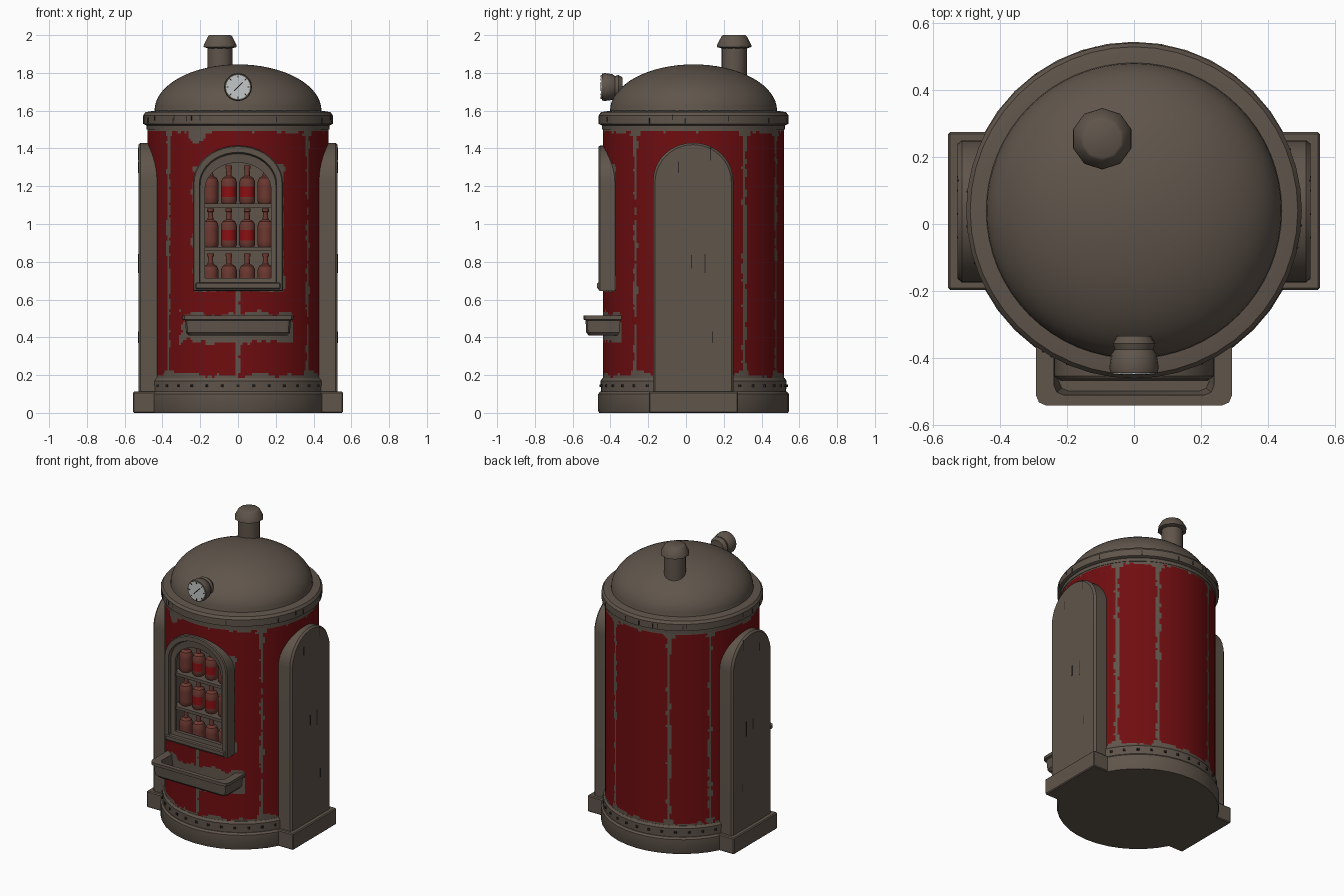
import bpy, bmesh, math, random
from math import sin, cos, pi, radians
from mathutils import Vector, noise

random.seed(4)
if "Cube" in bpy.data.objects:
    bpy.data.objects.remove(bpy.data.objects["Cube"])


def material(name, r, g, b):
    m = bpy.data.materials.new(name)
    m.use_nodes = True
    m.diffuse_color = (r, g, b, 1)
    node = m.node_tree.nodes["Principled BSDF"]
    node.inputs["Base Color"].default_value = (r, g, b, 1)
    node.inputs["Roughness"].default_value = 0.8
    return m


METAL = material("weathered metal", 0.115, 0.09, 0.07)
RED = material("red paint", 0.16, 0.004, 0.005)
DARK = material("dark nicks", 0.03, 0.024, 0.02)
GLASS = material("bottle glass", 0.15, 0.04, 0.03)
LABEL = material("bottle label", 0.26, 0.005, 0.006)
DIAL = material("dial white", 0.55, 0.57, 0.57)

CY = 0.04      # y of the cabinet's axis
R = 0.48       # cabinet radius


def finish(name, bm, mats, smooth=35):
    bmesh.ops.recalc_face_normals(bm, faces=bm.faces)
    me = bpy.data.meshes.new(name)
    bm.to_mesh(me)
    bm.free()
    for m in mats:
        me.materials.append(m)
    ob = bpy.data.objects.new(name, me)
    bpy.context.collection.objects.link(ob)
    bpy.ops.object.select_all(action='DESELECT')
    ob.select_set(True)
    bpy.context.view_layer.objects.active = ob
    bpy.ops.object.shade_smooth_by_angle(angle=radians(smooth))
    return ob


def loft(rings, start=True, end=True):
    """Skin equal-length closed rings of points, with optional end caps."""
    bm = bmesh.new()
    vs = [[bm.verts.new(p) for p in ring] for ring in rings]
    n = len(vs[0])
    for a, b in zip(vs, vs[1:]):
        for i in range(n):
            j = (i + 1) % n
            bm.faces.new((a[i], a[j], b[j], b[i]))
    if start:
        bm.faces.new(vs[0])
    if end:
        bm.faces.new(vs[-1])
    return bm


def circle(r, z, n, x=0, y=CY):
    return [Vector((x + r * sin(2 * pi * i / n), y - r * cos(2 * pi * i / n), z)) for i in range(n)]


def lathe(name, profile, mat, n=48, x=0, y=CY):
    return finish(name, loft([circle(r, z, n, x, y) for r, z in profile]), [mat])


def box(name, lo, hi, mat, bevel=0.0):
    bm = bmesh.new()
    bmesh.ops.create_cube(bm, size=1)
    for v in bm.verts:
        v.co = [(a + b) / 2 + c * (b - a) for a, b, c in zip(lo, hi, v.co)]
    if bevel:
        bmesh.ops.bevel(bm, geom=bm.edges[:], offset=bevel, segments=1, affect='EDGES')
    return finish(name, bm, [mat])


def arch(hw, bottom, top, rise, n=20):
    """Outline of a round-topped panel as (across, height) pairs."""
    curve = [(hw * cos(pi * i / n), top - rise + rise * sin(pi * i / n)) for i in range(n + 1)]
    return [(-hw, bottom), (hw, bottom)] + curve


# plinth, rings and rim
lathe("plinth", [(0.5, 0), (0.505, 0.01), (0.505, 0.1), (0.495, 0.112)], METAL, 40)
lathe("lower_ring", [(0.49, 0.1), (0.492, 0.17), (0.482, 0.185)], METAL)
lathe("upper_ring", [(0.484, 1.5), (0.486, 1.54)], METAL)
lathe("roof_rim", [(0.485, 1.522), (0.502, 1.53), (0.502, 1.575), (0.49, 1.592), (0.44, 1.6)], METAL)
for i in range(36):
    t = 2 * pi * i / 36
    x, y = 0.49 * sin(t), CY - 0.49 * cos(t)
    lathe("ring_rivet", [(0.009, 0.137), (0.009, 0.151)], DARK, 6, x, y)

# roof: a flattened dome
dome = [(0.445, 1.59)] + [(0.442 * cos(t * pi / 32), 1.6 + 0.245 * sin(t * pi / 32)) for t in range(16)]
lathe("dome", dome + [(0.004, 1.845)], METAL, 64)

# chimney with a flared cap
lathe("chimney_pipe", [(0.067, 1.68), (0.067, 1.945)], METAL, 20, -0.095, 0.255)
lathe("chimney_cap", [(0.068, 1.93), (0.092, 1.937), (0.09, 1.95), (0.066, 1.995), (0.058, 2.0)],
      METAL, 10, -0.095, 0.255)


# painted cabinet wall: paint is worn off along seams, edges and fittings
def worn(angle, z):
    x = R * sin(angle)
    front = cos(angle) > 0
    n = noise.noise(Vector((x * 9, cos(angle) * 5, z * 9)))
    fine = noise.noise(Vector((x * 30, cos(angle) * 15, z * 22)))
    rough = n * 0.6 + fine * 0.5
    if z < 0.2 + 0.035 * rough or z > 1.495 - 0.03 * max(rough, 0):
        return True
    for s in (0, 50, -50, 124, -124, 155, -155):
        d = abs(math.remainder(angle - radians(s), 2 * pi)) * R
        if d < 0.011 + 0.017 * rough and (s or z < 0.66):
            return True
        if s and d < 0.03 + 0.03 * rough and (z < 0.23 or z > 1.47):
            return True
    if front:
        tray = max(abs(x) - 0.28, abs(z - 0.45) - 0.06)
        window = max(abs(x) - 0.235, abs(z - 0.98) - 0.335)
        corner = math.hypot(x + 0.22, z - 1.47)
        return tray < 0.015 + 0.06 * rough or window < 0.045 * rough or corner < 0.035 + 0.03 * rough
    return False


def in_window(c):
    if c.y > 0 or abs(c.x) > 0.205:
        return False
    return 0.675 < c.z < 1.22 + 0.16 * math.sqrt(1 - (c.x / 0.206) ** 2)


rows = 100
bm = loft([circle(R, 0.17 + 1.35 * i / rows, 240) for i in range(rows + 1)], False, False)
holes = []
for f in bm.faces:
    c = f.calc_center_median()
    f.material_index = int(worn(math.atan2(c.x, CY - c.y), c.z))
    if in_window(c):
        holes.append(f)
bmesh.ops.delete(bm, geom=holes, context='FACES')
finish("cabinet_wall", bm, [RED, METAL])

# window frame running back into the display recess
steps = [(0.238, 0.645, 1.415, -0.365), (0.238, 0.645, 1.415, -0.455), (0.232, 0.65, 1.41, -0.462),
         (0.205, 0.68, 1.38, -0.462), (0.2, 0.685, 1.372, -0.44), (0.175, 0.715, 1.325, -0.435),
         (0.175, 0.715, 1.325, -0.41), (0.21, 0.64, 1.36, -0.41), (0.21, 0.64, 1.36, -0.27)]
rings = [[Vector((a, y, z)) for a, z in arch(hw, lo, hi, hw * 0.83)] for hw, lo, hi, y in steps]
finish("window_frame", loft(rings, start=False), [METAL])
box("window_sill", (-0.225, -0.47, 0.655), (0.225, -0.43, 0.69), METAL, 0.006)

# shelves and bottles
for z in (0.87, 1.1):
    box("shelf", (-0.2, -0.42, z - 0.012), (0.2, -0.275, z + 0.008), METAL)
BOTTLE = [(0.036, 0), (0.042, 0.01), (0.042, 0.035), (0.042, 0.09), (0.042, 0.115), (0.034, 0.135),
          (0.015, 0.147), (0.013, 0.185), (0.018, 0.187), (0.018, 0.203)]
for row, z in enumerate((0.642, 0.878, 1.108)):
    for col in range(4):
        x, y = (col - 1.5) * 0.097, -0.355
        bm = loft([circle(r, z + h, 16, x, y) for r, h in BOTTLE])
        for f in bm.faces:
            c = f.calc_center_median()
            if row and col in (1, 2) and 0.036 < c.z - z < 0.09 and c.y < y - 0.012:
                f.material_index = 1
        finish("bottle", bm, [GLASS, LABEL])

# collecting tray with an open basin
def tray_ring(hw, front, z, cut=0.03):
    back = -0.335
    half = [(hw, back), (hw, front + cut), (hw - cut * 0.3, front + cut * 0.3), (hw - cut, front)]
    return [Vector((x, y, z)) for x, y in half] + [Vector((-x, y, z)) for x, y in reversed(half)]


def basin_ring(hw, front, z):
    ring = tray_ring(hw, front, z)
    for p in (ring[0], ring[-1]):
        p.y = -0.375
    return ring


tray = [tray_ring(0.262, -0.515, 0.41), tray_ring(0.275, -0.528, 0.425), tray_ring(0.28, -0.532, 0.49),
        tray_ring(0.293, -0.543, 0.495), tray_ring(0.293, -0.543, 0.515), basin_ring(0.24, -0.512, 0.515),
        basin_ring(0.225, -0.5, 0.435)]
finish("tray", loft(tray), [METAL], 30)

# arched side panels on square feet
for side, word in ((1, "left"), (-1, "right")):
    steps = [(0.2125, 1.43, 0.38), (0.2125, 1.43, 0.515), (0.202, 1.42, 0.528)]
    rings = [[Vector((side * x, a + 0.038, z)) for a, z in arch(hw, 0.09, top, 0.2)] for hw, top, x in steps]
    finish(word + "_side_panel", loft(rings), [METAL])
    xs = sorted((side * 0.3, side * 0.556))
    box(word + "_side_foot", (xs[0], -0.197, 0), (xs[1], 0.275, 0.112), METAL, 0.006)
    xs = sorted((side * 0.525, side * 0.5295))
    for y, z, h in ((-0.04, 1.3, 0.06), (0.03, 0.8, 0.07), (0.1, 0.79, 0.1), (0.13, 1.37, 0.07), (0.14, 0.4, 0.06)):
        box("panel_scratch", (xs[0], y - 0.003, z - h / 2), (xs[1], y + 0.003, z + h / 2), DARK)


# pressure gauge facing the front
def disc(r, y, n=20):
    return [Vector((p.x, y, 1.725 + p.y)) for p in circle(r, 0, n, 0, 0)]


gauge = [(0.05, -0.335), (0.064, -0.358), (0.058, -0.375), (0.068, -0.39), (0.074, -0.43), (0.07, -0.446)]
finish("gauge_body", loft([disc(r, y) for r, y in gauge]), [METAL])
finish("gauge_dial", loft([disc(0.064, -0.44), disc(0.064, -0.449)]), [DIAL])
needle = box("gauge_needle", (-0.003, -0.452, -0.028), (0.003, -0.447, 0.034), DARK)
needle.location.z = 1.725
needle.rotation_euler.y = radians(45)
for i in range(8):
    t = i * pi / 4
    mark = box("gauge_mark", (-0.0025, -0.452, 0.05), (0.0025, -0.447, 0.062), DARK)
    mark.location.z = 1.725
    mark.rotation_euler.y = t

# nicks on the roof rim
for i in range(22):
    t = random.uniform(0, 2 * pi)
    nick = box("rim_nick", (-0.003, -0.504, -0.014), (0.003, -0.497, 0.014), DARK)
    nick.location = (0, CY, random.uniform(1.545, 1.565))
    nick.rotation_euler.z = t
